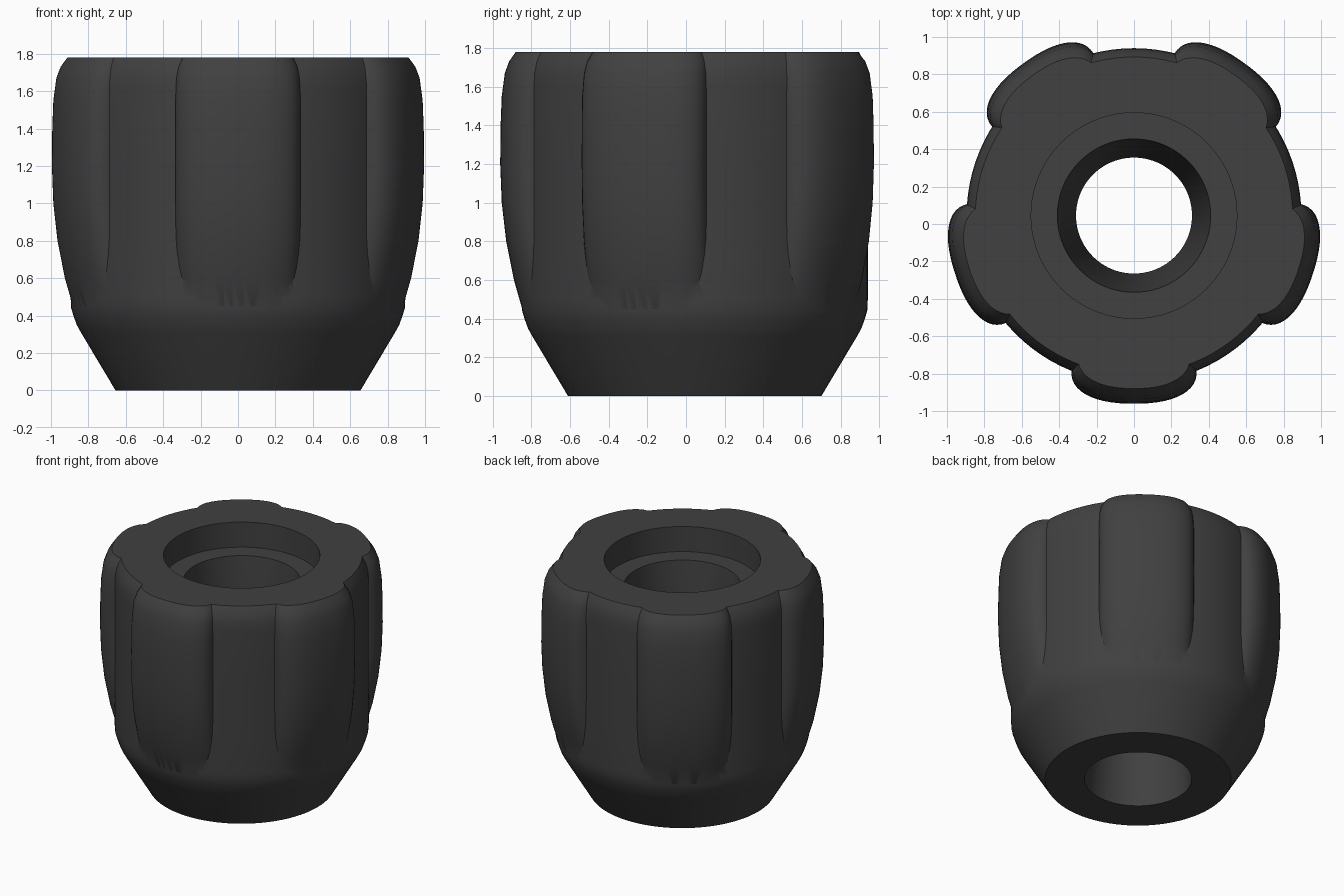
import bpy, bmesh, math

cube = bpy.data.objects.get("Cube")
if cube:
    bpy.data.objects.remove(cube, do_unlink=True)

AXIS_Y = 0.045      # the turning axis sits slightly behind the centre
TOP = 1.78
SIDES = 96
LOBES = 5

plastic = bpy.data.materials.new("dark grey plastic")
plastic.use_nodes = True
grey = (0.052, 0.052, 0.052, 1)
plastic.diffuse_color = grey
plastic.node_tree.nodes["Principled BSDF"].inputs["Base Color"].default_value = grey


def loft(name, rings, closed):
    """Skin equal rings of points; closed joins last ring to first, else cap ends."""
    bm = bmesh.new()
    loops = [[bm.verts.new(p) for p in ring] for ring in rings]
    n = len(loops[0])
    pairs = list(zip(loops, loops[1:]))
    if closed:
        pairs.append((loops[-1], loops[0]))
    else:
        bm.faces.new(loops[0])
        bm.faces.new(loops[-1])
    for a, b in pairs:
        for i in range(n):
            j = (i + 1) % n
            bm.faces.new((a[i], a[j], b[j], b[i]))
    bmesh.ops.recalc_face_normals(bm, faces=bm.faces[:])
    mesh = bpy.data.meshes.new(name)
    bm.to_mesh(mesh)
    bm.free()
    mesh.materials.append(plastic)
    ob = bpy.data.objects.new(name, mesh)
    bpy.context.collection.objects.link(ob)
    return ob


def circle(r, z):
    turn = [2 * math.pi * i / SIDES for i in range(SIDES)]
    return [(r * math.cos(a), AXIS_Y + r * math.sin(a), z) for a in turn]


def lobe_ring(angle, z, reach, width):
    """Rounded-rectangle section whose outer side lies at the given reach."""
    ring, depth, power = [], 0.17, 2 / 2.3
    for i in range(48):
        a = 2 * math.pi * (i + 0.5) / 48
        c, s = math.cos(a), math.sin(a)
        side = width * math.copysign(abs(c) ** power, c)
        out = reach - depth + depth * math.copysign(abs(s) ** power, s)
        ring.append((out * math.cos(angle) - side * math.sin(angle),
                     AXIS_Y + out * math.sin(angle) + side * math.cos(angle), z))
    return ring


def combine(target, tool, operation):
    mod = target.modifiers.new(operation, "BOOLEAN")
    mod.operation, mod.solver, mod.object = operation, "EXACT", tool
    bpy.context.view_layer.objects.active = target
    bpy.ops.object.modifier_apply(modifier=mod.name)
    bpy.data.objects.remove(tool, do_unlink=True)


# Turned body: outer wall, stepped recess and a bore drafted from both ends
profile = [(0.655, 0), (0.84, 0.31), (0.862, 0.35), (0.88, 0.4), (0.892, 0.44),
           (0.895, 0.5), (0.895, 0.8), (0.895, 1.2), (0.895, 1.6), (0.891, 1.67),
           (0.876, 1.73), (0.848, TOP), (0.8, 1.85),
           (0.55, 1.85), (0.55, 1.585), (0.41, 1.585), (0.31, 0.63), (0.377, 0)]
knob = loft("knob_body", [circle(r, z) for r, z in profile], True)

# Grip lobes: height, reach from the axis, half width
sections = [(0.3, 0.8, 0.29), (0.45, 0.892, 0.315), (0.6, 0.935, 0.325),
            (0.8, 0.975, 0.333), (1.0, 0.998, 0.335), (1.2, 1.006, 0.335),
            (1.4, 1.004, 0.335), (1.55, 0.998, 0.335), (1.67, 0.982, 0.33),
            (1.73, 0.96, 0.32), (TOP, 0.925, 0.3), (1.85, 0.86, 0.26)]
for k in range(LOBES):
    angle = -math.pi / 2 + 2 * math.pi * k / LOBES
    lobe = loft("grip_lobe", [lobe_ring(angle, *s) for s in sections], False)
    combine(knob, lobe, "UNION")

# Trim the top flat
square = [(-2, -2), (2, -2), (2, 2), (-2, 2)]
trim = loft("top_trim", [[(x, y, z) for x, y in square] for z in (TOP, 3)], False)
trim.hide_render = True
combine(knob, trim, "DIFFERENCE")

bpy.ops.object.select_all(action="DESELECT")
knob.select_set(True)
bpy.context.view_layer.objects.active = knob
bpy.ops.object.shade_smooth_by_angle(angle=math.radians(28))
